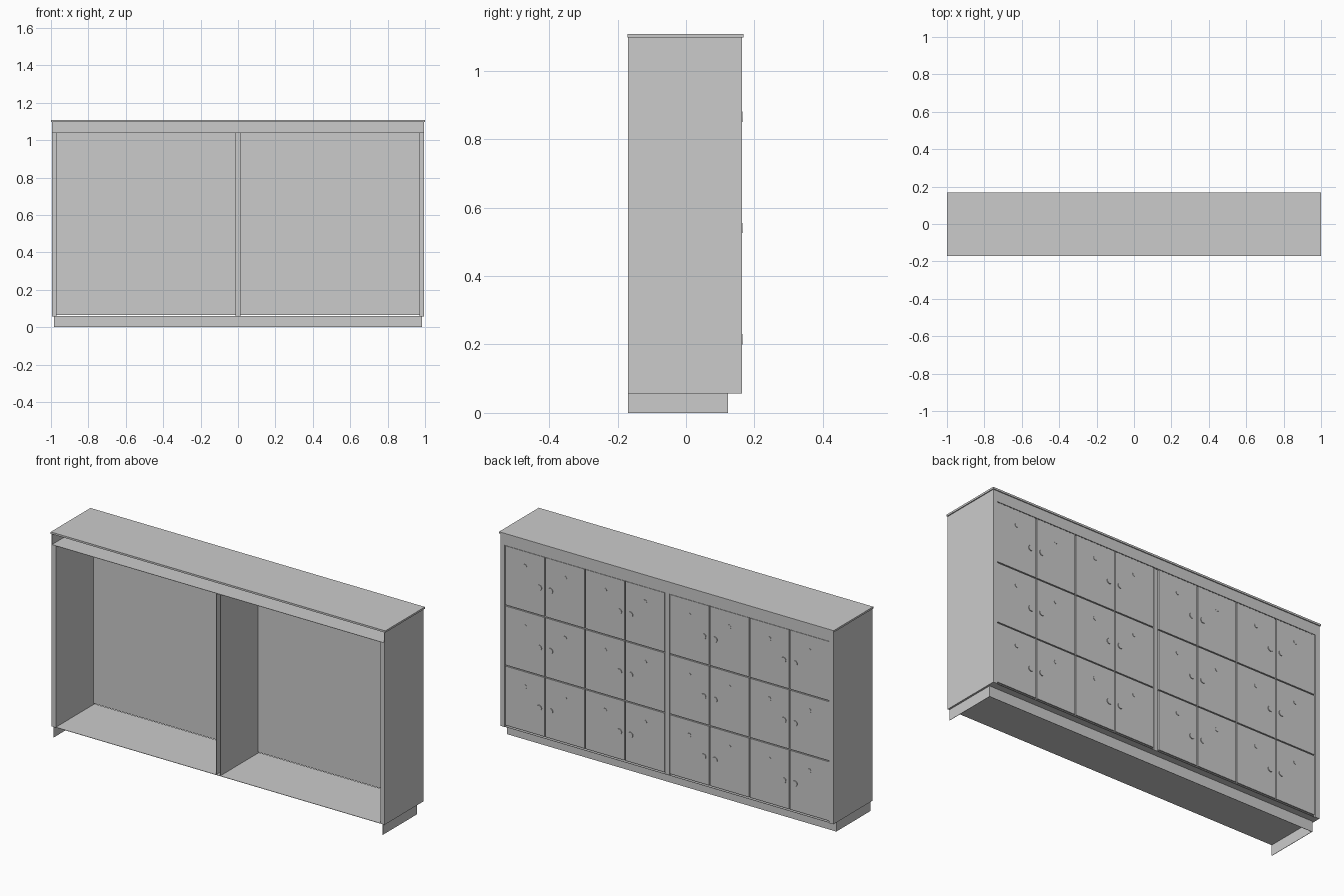
import bpy
from math import radians

if "Cube" in bpy.data.objects:
    bpy.data.objects.remove(bpy.data.objects["Cube"])

BACK, FACE = -0.17, 0.163          # open side and door side in y
Z0, Z1 = 0.057, 1.04               # carcass bottom and top
T = 0.002                          # sheet thickness


def box(name, x, y, z, bevel=0):
    bpy.ops.mesh.primitive_cube_add(
        size=1, location=[(a + b) / 2 for a, b in (x, y, z)])
    ob = bpy.context.object
    ob.name = name
    ob.scale = [b - a for a, b in (x, y, z)]
    bpy.ops.object.transform_apply(location=False, rotation=False, scale=True)
    return ob


def disc(name, x, y, z, radius, depth, sides=20):
    bpy.ops.mesh.primitive_cylinder_add(
        vertices=sides, radius=radius, depth=depth,
        location=(x, y, z), rotation=(radians(90), 0, 0))
    ob = bpy.context.object
    ob.name = name
    bpy.ops.object.shade_smooth_by_angle()
    return ob


def copy(ob, x, z):
    new = ob.copy()                # shares the mesh
    new.location.x, new.location.z = x, z
    bpy.context.collection.objects.link(new)
    return new


# Worktop
box("top_slab", (-1, 1), (-0.171, 0.168), (1.097, 1.107))

# Upper fascia and plinth: each a plate on the door side with two returns
for name, w, y1, z0, z1 in (("fascia", 0.995, FACE, Z1, 1.097),
                            ("plinth", 0.985, 0.123, 0, Z0)):
    box(name + "_front", (-w, w), (y1 - T, y1), (z0, z1))
    for s in (-1, 1):
        box(name + "_return", sorted((s * w, s * (w - T))),
            (BACK, y1 - T), (z0, z1))

# Carcass sheets
box("carcass_floor", (-0.97, 0.97), (BACK, 0.16), (Z0, Z0 + T))
box("carcass_ceiling", (-0.97, 0.97), (BACK, 0.16), (Z1 - T, Z1))
for s in (-1, 1):
    box("side_wall", sorted((s * 0.995, s * 0.97)), (BACK, FACE), (Z0, Z1))
    box("divider_wall", sorted((s * 0.013, s * 0.011)), (BACK, FACE - 0.003), (Z0, Z1))
    box("door_backing", sorted((s * 0.013, s * 0.97)), (0.152, 0.154), (0.065, Z1 - T))
box("divider_strip", (-0.011, 0.011), (0.156, 0.158), (Z0, Z1))

# Doors: two banks of four columns and three rows
COL, ROW = (0.97 - 0.013) / 4, (Z1 - 0.065) / 3
GAP = 0.003
door = box("door", (-COL / 2 + GAP, COL / 2 - GAP), (0.154, 0.161),
           (-ROW / 2 + GAP, ROW / 2 - GAP))
lock = disc("lock", 0, 0.1625, 0, 0.015, 0.005)
tag = disc("number_disc", 0, 0.1615, 0, 0.011, 0.003)
for s in (-1, 1):
    for c in range(4):
        x = s * (0.013 + COL * (c + 0.5))
        # locks of neighbouring doors face each other
        lean = s if c % 2 == 0 else -s
        for r in range(3):
            z = 0.065 + ROW * (r + 0.5)
            copy(door, x, z)
            copy(lock, x + lean * COL * 0.36, z - 0.012)
            copy(tag, x, z + 0.08)
for ob in (door, lock, tag):
    bpy.data.objects.remove(ob)
